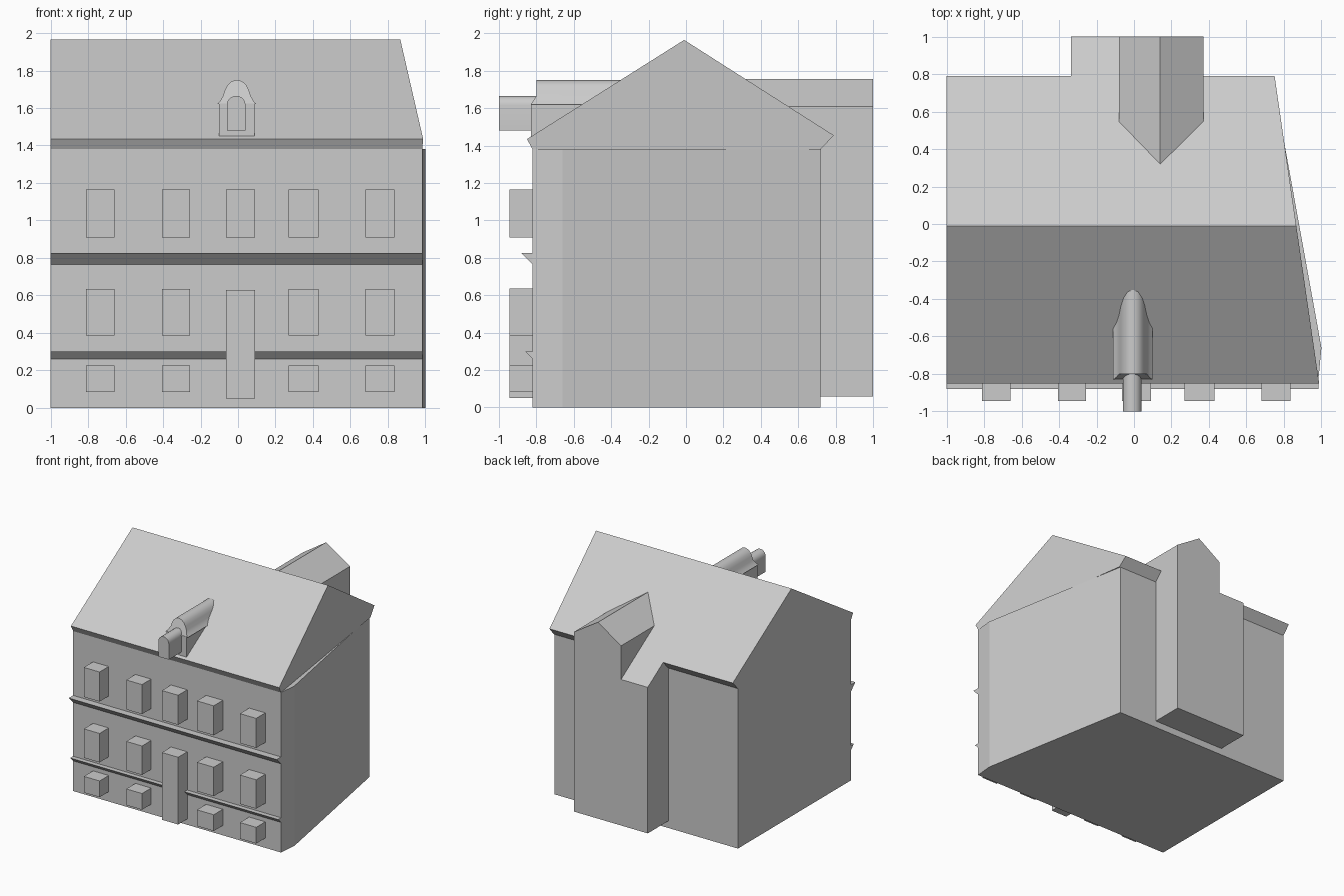
import bpy, bmesh, math

if "Cube" in bpy.data.objects:
    bpy.data.objects.remove(bpy.data.objects["Cube"])

stone = bpy.data.materials.new("light_grey")
stone.diffuse_color = (0.6, 0.6, 0.6, 1)
stone.use_nodes = True
stone.node_tree.nodes["Principled BSDF"].inputs["Base Color"].default_value = stone.diffuse_color


def prism(name, profile, place, start, end, smooth=False):
    """Closed prism: profile points (u, v) swept from start to end.
    start / end may be numbers or functions of (u, v)."""
    bm = bmesh.new()
    rings = []
    for limit in (start, end):
        rings.append([bm.verts.new(place(u, v, limit(u, v) if callable(limit) else limit))
                      for u, v in profile])
    n = len(profile)
    bm.faces.new(rings[0])
    bm.faces.new(rings[1])
    for i in range(n):
        j = (i + 1) % n
        bm.faces.new((rings[0][i], rings[0][j], rings[1][j], rings[1][i]))
    bmesh.ops.recalc_face_normals(bm, faces=bm.faces)
    mesh = bpy.data.meshes.new(name)
    bm.to_mesh(mesh)
    bm.free()
    mesh.materials.append(stone)
    obj = bpy.data.objects.new(name, mesh)
    bpy.context.collection.objects.link(obj)
    if smooth:
        bpy.ops.object.select_all(action='DESELECT')
        obj.select_set(True)
        bpy.context.view_layer.objects.active = obj
        bpy.ops.object.shade_smooth_by_angle(angle=math.radians(35))
    return obj


def along_x(u, v, t): return (t, u, v)   # profile in y, z
def along_y(u, v, t): return (u, t, v)   # profile in x, z
def along_z(u, v, t): return (u, v, t)   # profile in x, y


def box(name, x0, x1, y0, y1, z0, z1):
    return prism(name, [(x0, y0), (x1, y0), (x1, y1), (x0, y1)], along_z, z0, z1)


FRONT = -0.82

# Walls: plan with a slanted right side and a small corner facet
prism("walls", [(-1, FRONT), (0.985, FRONT), (1.0, -0.66), (0.75, 0.72), (-1, 0.72)],
      along_z, 0, 1.38)

# Main roof: the right gable follows the slanted side
prism("main_roof", [(FRONT, 1.38), (-0.85, 1.435), (-0.01, 1.965), (0.79, 1.455), (0.72, 1.38)],
      along_x, -1, lambda y, z: 0.985 - 0.145 * (y + 0.83))

# Front ledges
for name, tip, bottom, top in (("lower_ledge", -0.86, 0.26, 0.30),
                               ("upper_ledge", -0.88, 0.765, 0.825)):
    prism(name, [(FRONT + 0.02, top), (tip, top), (FRONT, bottom), (FRONT + 0.02, bottom)],
          along_x, -1, 0.985)

# Projecting window blocks and door
columns = [(-0.81, -0.66), (-0.405, -0.255), (-0.065, 0.09), (0.27, 0.43), (0.68, 0.835)]
rows = [(0.085, 0.225), (0.385, 0.635), (0.91, 1.165)]
for r, (z0, z1) in enumerate(rows):
    for c, (x0, x1) in enumerate(columns):
        if c == 2 and r < 2:
            continue
        box(f"window_{r}_{c}", x0, x1, -0.945, FRONT + 0.01, z0, z1)
box("door", -0.065, 0.09, -0.945, FRONT + 0.01, 0.05, 0.63)

# Front dormer: walls, bell-shaped roof and arched window
CX = -0.006
box("dormer_walls", CX - 0.095, CX + 0.095, -0.83, -0.45, 1.45, 1.625)
half = [(0.105, 1.62), (0.088, 1.638), (0.074, 1.665), (0.064, 1.695),
        (0.050, 1.722), (0.028, 1.743)]
bell = [(CX + x, z) for x, z in half] + [(CX, 1.75)] + [(CX - x, z) for x, z in reversed(half)]
prism("dormer_roof", bell, along_y,
      lambda x, z: -0.83 + 0.03 * min(1, (z - 1.62) / 0.045), -0.32, smooth=True)
R, WX, SPRING = 0.05, -0.01, 1.615
arch = [(WX - R, 1.48), (WX + R, 1.48)]
arch += [(WX + R * math.cos(a), SPRING + R * math.sin(a))
         for a in (math.pi * i / 10 for i in range(11))]
prism("dormer_window", arch, along_y, -1.0, -0.78, smooth=True)

# Back tower with its own gable
prism("back_tower", [(-0.08, 0.06), (0.37, 0.06), (0.37, 1.61), (0.14, 1.755), (-0.08, 1.61)],
      along_y, 0.30, 1.0)

# Lower back wing, its top carrying on the main roof slope
prism("back_wing", [(0.6, 0.06), (1.0, 0.06), (1.0, 1.32), (0.79, 1.455), (0.6, 1.57)],
      along_x, -0.335, -0.07)
